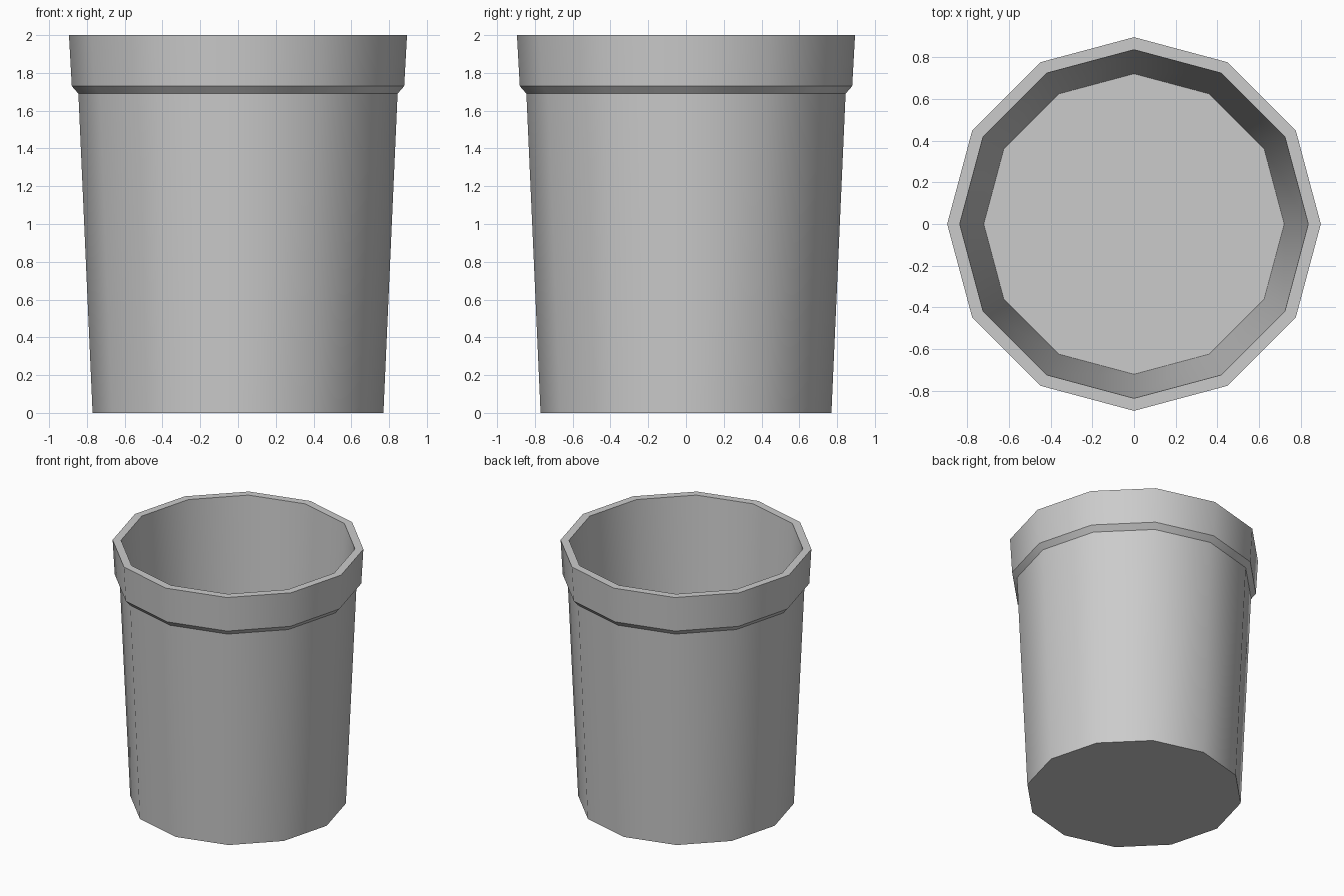
import bpy, bmesh
from math import cos, sin, pi, radians

cube = bpy.data.objects.get("Cube")
if cube:
    bpy.data.objects.remove(cube, do_unlink=True)

SIDES = 12

# Plain grey
grey = bpy.data.materials.new("light_grey")
grey.use_nodes = True
colour = (0.6, 0.6, 0.6, 1)
grey.diffuse_color = colour
grey.node_tree.nodes["Principled BSDF"].inputs["Base Color"].default_value = colour

# Radius and height: outer wall, flared collar, rim, inner wall
profile = [(0.77, 0), (0.845, 1.69), (0.88, 1.73), (0.895, 2),
           (0.835, 2), (0.72, 0.08)]

bm = bmesh.new()
rings = [[bm.verts.new((r * cos(2 * pi * i / SIDES), r * sin(2 * pi * i / SIDES), z))
          for i in range(SIDES)] for r, z in profile]
for low, high in zip(rings, rings[1:]):
    for i in range(SIDES):
        j = (i + 1) % SIDES
        bm.faces.new((low[i], low[j], high[j], high[i]))

# Underside and inner floor
bm.faces.new(rings[0][::-1])
bm.faces.new(rings[-1])
bmesh.ops.recalc_face_normals(bm, faces=bm.faces)

mesh = bpy.data.meshes.new("pot")
bm.to_mesh(mesh)
bm.free()
mesh.materials.append(grey)
pot = bpy.data.objects.new("pot", mesh)
bpy.context.collection.objects.link(pot)

# Smooth around the sides, sharp at the rim, collar and base
bpy.context.view_layer.objects.active = pot
pot.select_set(True)
bpy.ops.object.shade_smooth_by_angle(angle=radians(35))
